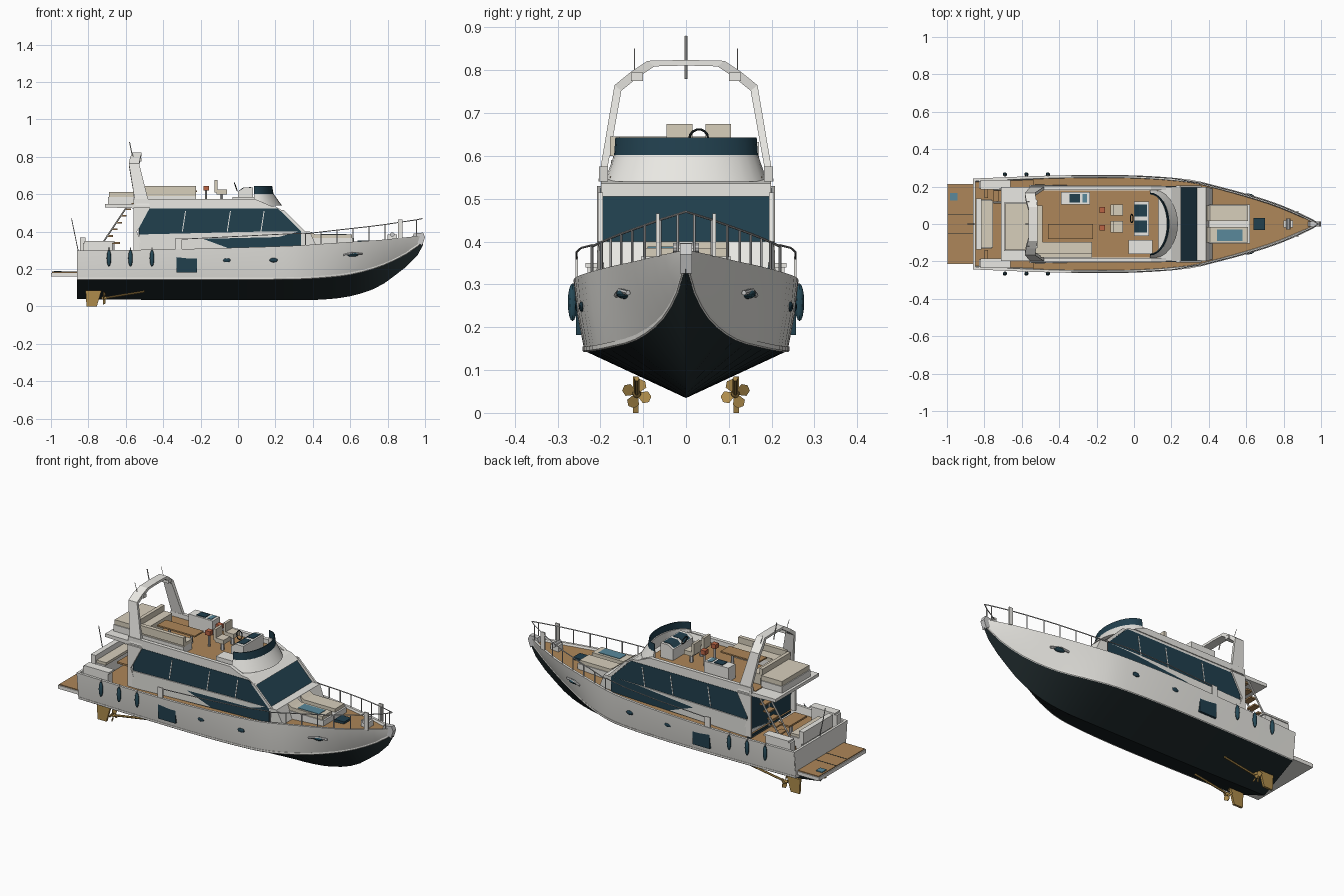
import bpy, bmesh, math
from mathutils import Vector

if "Cube" in bpy.data.objects:
    bpy.data.objects.remove(bpy.data.objects["Cube"])

COL = {"white": (.82, .81, .77), "dark": (.012, .02, .022), "glass": (.015, .05, .075), "wood": (.42, .24, .10),
       "beige": (.68, .62, .5), "gold": (.42, .26, .07), "navy": (.02, .07, .1), "blue": (.1, .25, .33),
       "red": (.5, .13, .06)}
MATS = {}
for key, c in COL.items():
    MATS[key] = bpy.data.materials.new(key + "_paint")
    MATS[key].diffuse_color = (*c, 1)

def finish(name, bm, col=None, mirror=False, smooth=False):
    bmesh.ops.recalc_face_normals(bm, faces=bm.faces)
    me = bpy.data.meshes.new(name)
    bm.to_mesh(me)
    bm.free()
    ob = bpy.data.objects.new(name, me)
    bpy.context.collection.objects.link(ob)
    if col:
        me.materials.append(MATS[col])
    if mirror:
        m = ob.modifiers.new("mirror", 'MIRROR')
        m.use_axis = (False, True, False)
        m.use_mirror_merge = False
    if smooth:
        bpy.context.view_layer.objects.active = ob
        ob.select_set(True)
        bpy.ops.object.shade_smooth_by_angle(angle=math.radians(30))
        ob.select_set(False)
    return ob

def loft(name, secs, col=None, closed=True, **kw):
    bm = bmesh.new()
    rows = [[bm.verts.new(p) for p in s] for s in secs]
    n = len(rows[0])
    for a, b in zip(rows, rows[1:]):
        for i in range(n if closed else n - 1):
            j = (i + 1) % n
            bm.faces.new((a[i], a[j], b[j], b[i]))
    if closed:
        bm.faces.new(rows[0])
        bm.faces.new(rows[-1])
    return finish(name, bm, col, **kw)

def prism(name, prof, y0, y1, col=None, **kw):
    return loft(name, [[(x, y, z) for x, z in prof] for y in (y0, y1)], col, **kw)

def box(name, x0, x1, y0, y1, z0, z1, col=None, **kw):
    return prism(name, [(x0, z0), (x1, z0), (x1, z1), (x0, z1)], y0, y1, col, **kw)

def tube(name, pts, r, col=None, sides=6, **kw):
    secs = []
    pts = [Vector(p) for p in pts]
    for i, p in enumerate(pts):
        d = (pts[min(i + 1, len(pts) - 1)] - pts[max(i - 1, 0)]).normalized()
        u = d.cross(Vector((0, 0, 1)) if abs(d.z) < .9 else Vector((1, 0, 0))).normalized()
        v = d.cross(u)
        secs.append([p + r * (math.cos(a) * u + math.sin(a) * v)
                     for a in (2 * math.pi * k / sides for k in range(sides))])
    return loft(name, secs, col, **kw)

def ball(name, c, s, col, **kw):
    bm = bmesh.new()
    bmesh.ops.create_uvsphere(bm, u_segments=12, v_segments=8, radius=1)
    for v in bm.verts:
        v.co = Vector((c[k] + v.co[k] * s[k] for k in range(3)))
    return finish(name, bm, col, smooth=True, **kw)

# Hull stations: x, keel z, chine y, chine z, sheer y, sheer z
ST = [(-.86, .04, .225, .145, .243, .30), (-.4, .035, .235, .145, .26, .305), (0, .035, .235, .145, .26, .315),
      (.3, .035, .215, .147, .237, .325), (.45, .037, .175, .155, .202, .335), (.6, .055, .115, .172, .162, .345),
      (.75, .105, .06, .212, .115, .355), (.87, .19, .025, .265, .066, .367), (.95, .26, .008, .315, .028, .375),
      (.99, .33, .001, .35, .003, .38)]

def station(x):
    i = next((k for k in range(len(ST) - 2) if x <= ST[k + 1][0]), len(ST) - 2)
    a, b = ST[i], ST[i + 1]
    pa, pb = ST[max(i - 1, 0)], ST[min(i + 2, len(ST) - 1)]
    h = b[0] - a[0]
    t = (x - a[0]) / h
    out = [x]
    for k in range(1, 6):
        ma = (b[k] - pa[k]) / (b[0] - pa[0]) * h
        mb = (pb[k] - a[k]) / (pb[0] - a[0]) * h
        out.append((2*t**3 - 3*t*t + 1) * a[k] + (t**3 - 2*t*t + t) * ma + (3*t*t - 2*t**3) * b[k] + (t**3 - t*t) * mb)
    return out

XS = [-.86 + .1 * i for i in range(12)] + [.3 + .06 * i for i in range(12)] + [.99]
S = [station(x) for x in XS]
loft("hull_bottom", [[(x, -yc, zc), (x, 0, zk), (x, yc, zc)] for x, zk, yc, zc, ys, zs in S], "dark", smooth=True)
loft("topsides", [[(x, yc, zc), (x, yc * .35 + ys * .65, zc * .5 + zs * .5), (x, ys, zs), (x, max(ys - .014, 0), zs),
                   (x, max(yc - .014, 0), zc)] for x, zk, yc, zc, ys, zs in S], "white", mirror=True, smooth=True)
loft("waterline_stripe", [[(x, yc + .001, zc - .003), (x, yc + .004, zc), (x, yc + .004, zc + .01), (x, yc - .002, zc + .01)]
                          for x, zk, yc, zc, ys, zs in S], "white", mirror=True)
loft("main_deck", [[(x, -ys + .008, zs - .012), (x, ys - .008, zs - .012)] for x, zk, yc, zc, ys, zs in
                   [station(-.54 + .075 * i) for i in range(21)]], "wood", closed=False)

# Stern: transom, swim platform, cockpit
loft("transom", [[(x, -.225, .145), (x, .225, .145), (x, .242, .30), (x, -.242, .30)] for x in (-.862, -.848)], "white")
box("swim_platform", -1, -.86, -.215, .215, .16, .18, "white")
box("platform_teak", -.995, -.862, -.21, .21, .18, .185, "wood")
for y in (.05, -.05):
    box("platform_seam", -.995, -.862, y - .002, y + .002, .185, .186, "dark")
box("platform_locker", -.985, -.945, .125, .165, .185, .19, "blue")
box("cockpit_floor", -.85, -.53, -.235, .235, .25, .262, "wood")
box("cockpit_sofa", -.83, -.76, -.13, .13, .262, .325, "white")
box("cockpit_cushion", -.825, -.755, -.125, .125, .325, .34, "beige")
box("cockpit_backrest", -.845, -.815, -.135, .135, .30, .37, "white")
box("cockpit_side_locker", -.83, -.67, .19, .23, .262, .34, "white", mirror=True)
box("cockpit_locker_top", -.82, -.66, .185, .235, .34, .35, "white", mirror=True)
box("cockpit_table", -.71, -.63, -.09, .07, .335, .345, "wood")
tube("cockpit_table_leg", [(-.67, 0, .26), (-.67, 0, .335)], .01)
for i in range(4):
    box("stern_step", -.86 + i * .02, -.84 + i * .02, .14, .185, .2 + .02 * i, .22 + .02 * i, "wood", mirror=True)
for i in range(7):
    x, z = -.75 + .024 * i, .30 + .036 * i
    box("fly_stair", x, x + .035, .12, .18, z, z + .009, "wood")
for y in (.115, .185):
    tube("stair_rail", [(-.75, y, .30), (-.59, y, .54)], .005, "white")

# Deckhouse
prism("cabin_glass", [(-.53, .27), (-.53, .525), (.21, .525), (.23, .508), (.338, .40), (.338, .31)], -.2, .2, "glass")
loft("cabin_base", [[(-.53, y, .29), (-.53, y * .975, .385), (.1, y * .975, .40), (.385, y * .94, .40), (.42, y * .9, .32)]
                    for y in (-.211, .211)], "white")
prism("aft_pillar", [(-.56, .29), (-.56, .53), (-.47, .53), (-.54, .40), (-.5, .29)], .196, .208, "white", mirror=True)
prism("front_pillar", [(.225, .515), (.245, .515), (.36, .40), (.338, .40)], .194, .205, "white", mirror=True)
for x in (-.3, -.06, .12):
    prism("window_mullion", [(x, .40), (x + .005, .40), (x + .022, .51), (x + .017, .51)], .198, .202, "white", mirror=True)
box("door_frame", -.533, -.528, -.004, .004, .27, .52, "white")

# Flybridge shell
prism("fly_shell", [(-.71, .53), (-.71, .548), (.1, .548), (.2, .535), (.25, .505), (-.5, .505), (-.56, .525)],
      -.198, .198, "white")
box("fly_deck", -.57, .13, -.178, .178, .545, .552, "wood")
prism("fly_coaming", [(-.56, .54), (-.56, .575), (.09, .575), (.17, .54)], .182, .203, "white", mirror=True)

def arc(name, rings, col):
    # rings: (x radius, y radius, z) of a closed section swept round the front
    secs = []
    for i in range(17):
        a = math.pi * (i / 16 - .5)
        secs.append([(.085 + rx * math.cos(a), ry * math.sin(a), z) for rx, ry, z in rings])
    loft(name, secs, col, smooth=True)

arc("fly_front_coaming", [(.15, .19, .54), (.105, .168, .602), (.09, .158, .602), (.09, .158, .54)], "white")
arc("fly_windscreen", [(.105, .168, .60), (.098, .165, .643), (.092, .16, .643), (.097, .162, .60)], "glass")

# Flybridge furniture
box("helm_console", 0, .08, -.065, .12, .552, .615, "white")
prism("helm_dash", [(0, .615), (.08, .615), (.08, .635), (.03, .635)], -.065, .12, "white")
for y in (-.045, .04):
    prism("helm_screen", [(.003, .618), (.028, .636), (.07, .638), (.07, .63)], y, y + .065, "glass")
for y in (-.045, .045):
    box("helm_seat", -.115, -.06, y, y + .06, .60, .625, "beige")
    box("helm_seat_back", -.125, -.11, y, y + .06, .61, .675, "beige")
    tube("helm_seat_post", [(-.088, y + .03, .55), (-.088, y + .03, .60)], .01)
bm = bmesh.new()
bmesh.ops.create_circle(bm, segments=14, radius=.022)
ring = [(-.012 - .35 * v.co.x, .03 + v.co.y, .64 + v.co.x) for v in bm.verts]
bm.free()
tube("steering_wheel", ring + ring[:1], .003, "dark")
box("aft_sunpad_base", -.695, -.56, -.145, .115, .548, .585, "white")
box("aft_sunpad", -.69, -.555, -.14, .11, .585, .612, "beige")
box("sofa_base", -.52, -.225, -.175, -.1, .552, .59, "white")
box("sofa_cushion", -.52, -.225, -.17, -.095, .59, .61, "beige")
box("sofa_back", -.53, -.225, -.178, -.155, .6, .645, "beige")
box("sofa_end", -.545, -.49, -.155, .1, .552, .612, "beige")
box("sofa_end_back", -.56, -.54, -.155, .1, .59, .645, "beige")
box("fly_table", -.46, -.22, -.08, .0, .612, .62, "wood")
for x in (-.41, -.27):
    tube("fly_table_leg", [(x, -.04, .55), (x, -.04, .612)], .008)
box("wet_bar", -.39, -.235, .105, .17, .552, .632, "white")
box("wet_bar_hob", -.345, -.29, .115, .16, .632, .636, "glass")
box("wet_bar_sink", -.275, -.25, .115, .16, .632, .635, "blue")
for y in (-.02, .075):
    tube("stool_post", [(-.17, y, .55), (-.17, y, .62)], .006)
    box("stool_seat", -.185, -.155, y - .015, y + .015, .62, .645, "red")
box("forward_bench", -.03, .1, -.16, -.085, .552, .585, "white")

# Radar arch
P = [(.205, .54, -.51, .075), (.167, .765, -.556, .055), (.13, .795, -.55, .055), (.09, .822, -.54, .05), (0, .824, -.54, .05)]
loft("radar_arch", [[(x - w / 2, y, z), (x + w / 2, y, z), (x + w / 2, max(y - .016, 0), z - .013 * (i > 0)),
                     (x - w / 2, max(y - .016, 0), z - .013 * (i > 0))] for i, (y, z, x, w) in enumerate(P)], "white", mirror=True)
box("arch_lamp", -.565, -.515, .1, .128, .775, .795, "white", mirror=True)
tube("mast", [(-.56, 0, .78), (-.58, 0, .88)], .003, "white")
tube("arch_aerial", [(-.56, .12, .80), (-.575, .12, .85)], .0015, "white", mirror=True)

# Foredeck
box("sunpad_base", .385, .62, -.105, .105, .32, .365, "white")
for y0, col in ((.015, "beige"), (-.1, "beige")):
    box("foredeck_pad", .39, .61, y0, y0 + .085, .365, .385, col)
box("skylight", .445, .58, -.09, -.03, .385, .388, "blue")
prism("pad_headrest", [(.385, .38), (.42, .38), (.39, .40)], .015, .1, "beige", mirror=True)
box("deck_hatch", .64, .70, -.032, .032, .335, .352, "glass")
box("windlass", .80, .85, -.02, .02, .35, .385, "white")
tube("windlass_drum", [(.825, -.03, .385), (.825, .03, .385)], .012, sides=10)
prism("bow_roller", [(.93, .365), (.985, .325), (1, .37), (.99, .395), (.94, .39)], -.014, .014)

# Rails: posts and top rail follow the sheer line
RX = [.36 + .085 * i for i in range(8)]
R = [station(x) for x in RX]
tube("bow_rail", [(s[0], s[4] - .006, s[5] + .06 + .004 * i) for i, s in enumerate(R)] + [(.985, 0, .47)], .0028, mirror=True)
for i, s in enumerate(R):
    tube("rail_post", [(s[0], s[4] - .006, s[5]), (s[0], s[4] - .006, s[5] + .06 + .004 * i)], .003, mirror=True)
box("bow_post", .855, .88, .062, .07, .365, .465, "white", mirror=True)
box("side_gate", -.335, -.30, .252, .258, .305, .365, "white", mirror=True)
tube("side_rail", [(-.3, .256, .36), (0, .256, .375), (.2, .245, .385), (.36, .218, .392)], .0025, mirror=True)
tube("flag_pole", [(-.855, 0, .30), (-.89, 0, .47)], .0025)

# Hull fittings
for x in (-.69, -.575, -.46):
    ball("fender", (x, .265, .258), (.012, .011, .044), "navy", mirror=True)
    tube("fender_rope", [(x, .262, .30), (x, .255, .315)], .002, mirror=True)
box("hull_window", -.33, -.22, .244, .2565, .182, .268, "glass", mirror=True)
for x, y in ((-.06, .252), (.19, .243)):
    ball("porthole", (x, y, .248), (.022, .007, .012), "glass", mirror=True)
ball("anchor_pocket", (.61, .143, .278), (.035, .02, .012), "navy", mirror=True)
tube("anchor", [(.565, .163, .275), (.61, .155, .285), (.665, .135, .28)], .006, mirror=True)

# Running gear
prism("rudder", [(-.815, .085), (-.81, 0), (-.755, 0), (-.73, .085)], .111, .124, "gold", mirror=True)
tube("propeller_shaft", [(-.5, .115, .08), (-.715, .115, .045)], .006, "gold", mirror=True)
ball("propeller_hub", (-.715, .115, .045), (.016, .01, .01), "gold", mirror=True)
for k in range(4):
    a = k * math.pi / 2 + .4
    c, s = math.cos(a), math.sin(a)
    loft("propeller_blade", [[(-.715 + dx, .115 + r * c - w * s, .045 + r * s + w * c) for dx, w in
                              ((-.007, -h), (-.004, -h), (.007, h), (.004, h))]
                             for r, h in ((.006, .006), (.022, .015), (.034, .007))], "gold", mirror=True)

for m in bpy.data.materials:
    if m.users and not m.is_grease_pencil:
        m.use_nodes = True
        m.node_tree.nodes["Principled BSDF"].inputs["Base Color"].default_value = m.diffuse_color
